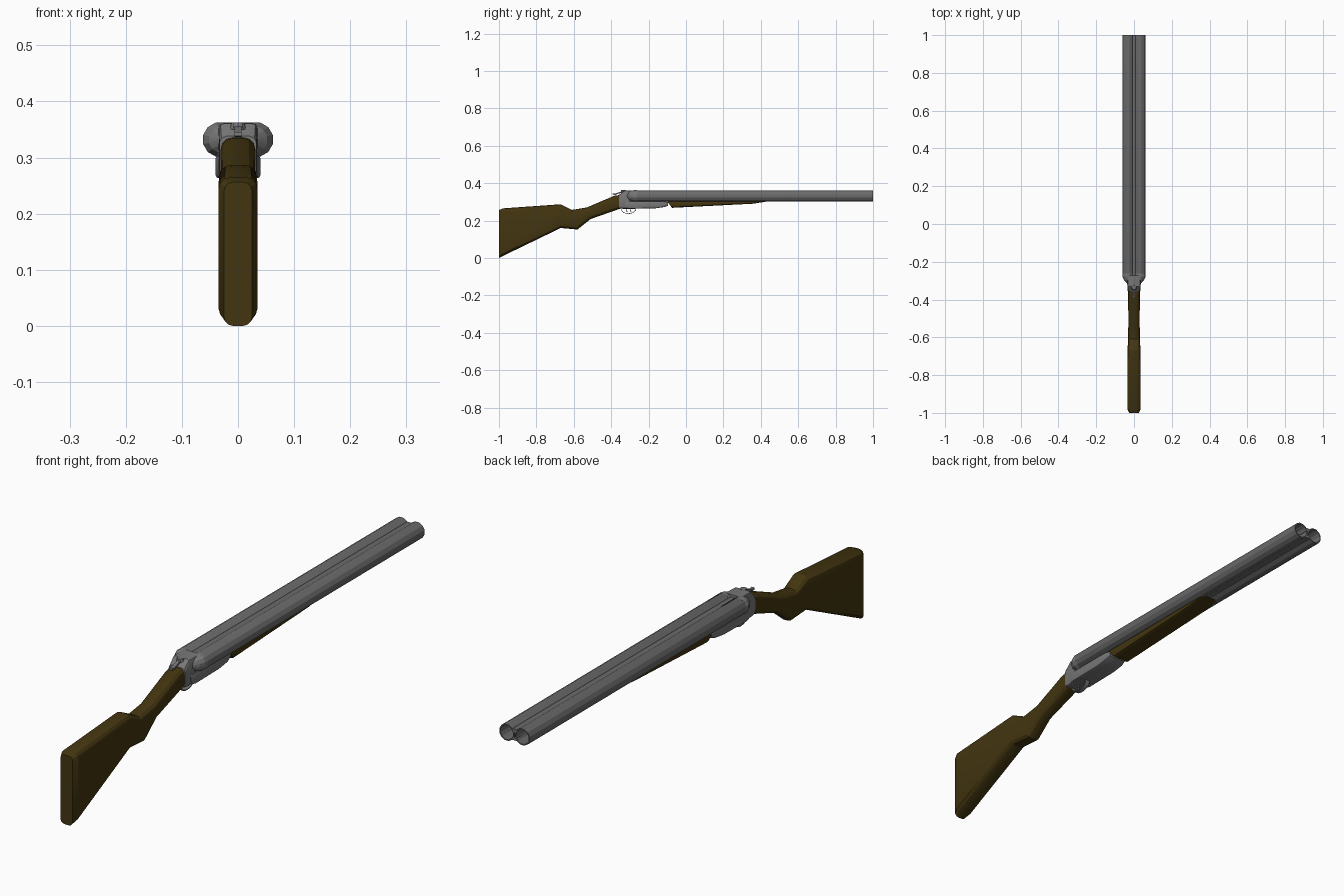
import bpy, bmesh, math
from mathutils import Vector

cube = bpy.data.objects.get("Cube")
if cube:
    bpy.data.objects.remove(cube, do_unlink=True)


def material(name, rgb):
    m = bpy.data.materials.new(name)
    m.use_nodes = True
    m.diffuse_color = (*rgb, 1)
    m.node_tree.nodes["Principled BSDF"].inputs["Base Color"].default_value = (*rgb, 1)
    return m


WOOD = material("dark walnut", (0.055, 0.035, 0.005))
BARREL = material("barrel steel", (0.145, 0.145, 0.145))
STEEL = material("receiver steel", (0.185, 0.185, 0.185))


def finish(name, bm, mat, angle=25):
    bmesh.ops.recalc_face_normals(bm, faces=bm.faces)
    mesh = bpy.data.meshes.new(name)
    bm.to_mesh(mesh)
    bm.free()
    mesh.materials.append(mat)
    ob = bpy.data.objects.new(name, mesh)
    bpy.context.collection.objects.link(ob)
    bpy.ops.object.select_all(action='DESELECT')
    bpy.context.view_layer.objects.active = ob
    ob.select_set(True)
    bpy.ops.object.shade_smooth_by_angle(angle=math.radians(angle))
    return ob


def skin(bm, rings, caps=True, closed=False):
    """Bridge rings of points into a surface, optionally as a closed loop."""
    rows = [[bm.verts.new(p) for p in r] for r in rings]
    n = len(rows[0])
    pairs = list(zip(rows, rows[1:])) + ([(rows[-1], rows[0])] if closed else [])
    for a, b in pairs:
        for i in range(n):
            j = (i + 1) % n
            bm.faces.new((a[i], a[j], b[j], b[i]))
    if caps and not closed:
        bm.faces.new(rows[0])
        bm.faces.new(rows[-1])


def section(yt, zt, yb, zb, w, r, steps=3):
    """Rounded rectangle whose top and bottom may sit at different y."""
    pts = []
    h = zt - zb
    r = min(r, h * 0.49, w * 0.98)
    for k, (sx, sz) in enumerate([(1, 1), (-1, 1), (-1, -1), (1, -1)]):
        for s in range(steps + 1):
            a = math.pi / 2 * (k + s / steps)
            x = sx * (w - r) + r * math.cos(a)
            z = (zt - r if sz > 0 else zb + r) + r * math.sin(a)
            t = (z - zb) / h
            pts.append((x, yb + (yt - yb) * t, z))
    return pts


def loft(name, stations, mat, steps=3):
    bm = bmesh.new()
    skin(bm, [section(*s, steps=steps) for s in stations])
    return finish(name, bm, mat)


def circle(x, y, z, r, n=12):
    return [(x + r * math.cos(2 * math.pi * (i + 0.5) / n), y,
             z + r * math.sin(2 * math.pi * (i + 0.5) / n)) for i in range(n)]


def box(name, x, y, z, mat):
    bm = bmesh.new()
    skin(bm, [[(x[0], v, z[0]), (x[1], v, z[0]), (x[1], v, z[1]), (x[0], v, z[1])] for v in y])
    return finish(name, bm, mat)


def strip(name, path, w, t, mat):
    """Flat band of half width w and thickness t following a y-z path."""
    bm = bmesh.new()
    rings = []
    for i, p in enumerate(path):
        a, b = Vector(path[max(i - 1, 0)]), Vector(path[min(i + 1, len(path) - 1)])
        d = (b - a).normalized()
        n = Vector((-d.y, d.x)) * t / 2
        rings.append([(-w, p[0] + n.x, p[1] + n.y), (w, p[0] + n.x, p[1] + n.y),
                      (w, p[0] - n.x, p[1] - n.y), (-w, p[0] - n.x, p[1] - n.y)])
    skin(bm, rings)
    return finish(name, bm, mat)


# Shoulder stock with wrist and grip swell
loft("stock", [
    (-1.00, 0.256, -1.00, 0.000, 0.025, 0.016),
    (-0.98, 0.265, -0.98, 0.010, 0.035, 0.022),
    (-0.67, 0.287, -0.67, 0.160, 0.034, 0.022),
    (-0.61, 0.257, -0.58, 0.152, 0.031, 0.022),
    (-0.53, 0.270, -0.51, 0.208, 0.030, 0.022),
    (-0.38, 0.334, -0.37, 0.257, 0.031, 0.022),
    (-0.34, 0.337, -0.34, 0.267, 0.031, 0.022)], WOOD)

# Fore-end under the barrels
loft("fore_end", [
    (-0.105, 0.308, -0.075, 0.268, 0.037, 0.012),
    (0.36, 0.308, 0.36, 0.290, 0.037, 0.008),
    (0.43, 0.308, 0.44, 0.303, 0.034, 0.002)], WOOD, steps=2)

# Twin hollow barrels with tapered breech ends
for side, sx in (("left", 1), ("right", -1)):
    x = sx * 0.032
    bm = bmesh.new()
    skin(bm, [circle(x, -0.285, 0.332, 0.026), circle(x, -0.27, 0.332, 0.031),
              circle(x, 1.0, 0.332, 0.031), circle(x, 1.0, 0.332, 0.0265),
              circle(x, -0.26, 0.332, 0.0265)])
    finish(side + "_barrel", bm, BARREL, 20)
    # Rounded fence behind each barrel
    bm = bmesh.new()
    skin(bm, [circle(x * 0.7, -0.315, 0.332, 0.012), circle(x * 0.9, -0.30, 0.332, 0.024),
              circle(x, -0.278, 0.332, 0.0312), circle(x, -0.262, 0.332, 0.0312)])
    finish(side + "_fence", bm, STEEL, 20)

# Ribs joining the barrels
box("top_rib", (-0.009, 0.009), (-0.28, 1.0), (0.338, 0.352), BARREL)
box("bottom_rib", (-0.009, 0.009), (-0.28, 1.0), (0.311, 0.322), BARREL)

# Receiver: breech block and forward bar
loft("breech_block", [
    (-0.357, 0.338, -0.357, 0.265, 0.033, 0.012),
    (-0.33, 0.361, -0.34, 0.263, 0.034, 0.010),
    (-0.272, 0.362, -0.272, 0.263, 0.035, 0.008)], STEEL, steps=2)
loft("action_bar", [
    (-0.325, 0.302, -0.325, 0.266, 0.035, 0.006),
    (-0.30, 0.304, -0.30, 0.263, 0.040, 0.006),
    (-0.165, 0.304, -0.165, 0.265, 0.040, 0.006),
    (-0.115, 0.303, -0.115, 0.272, 0.040, 0.006),
    (-0.095, 0.298, -0.095, 0.280, 0.037, 0.006)], STEEL, steps=2)

# Opening lever on the top tang
bm = bmesh.new()
skin(bm, [circle(0, 0, 0, 0.015, 10), circle(0, 0, 0, 0.012, 10)])
for v, z in zip(list(bm.verts), [0.352] * 10 + [0.364] * 10):
    v.co = (v.co.x, -0.335 + v.co.z, z - 0.002)
finish("lever_pivot", bm, STEEL)
strip("lever_arm", [(-0.335, 0.356), (-0.36, 0.347), (-0.38, 0.340), (-0.392, 0.342)],
      0.006, 0.007, STEEL)

# Trigger guard and triggers
arc = [(-0.308 + 0.040 * math.cos(a), 0.264 + 0.027 * math.sin(a))
       for a in [math.pi + math.pi * i / 10 for i in range(11)]]
strip("trigger_guard", arc, 0.009, 0.003, STEEL)
for name, y in (("front_trigger", -0.297), ("rear_trigger", -0.318)):
    strip(name, [(y, 0.268), (y - 0.002, 0.256), (y + 0.004, 0.246)], 0.003, 0.004, STEEL)
